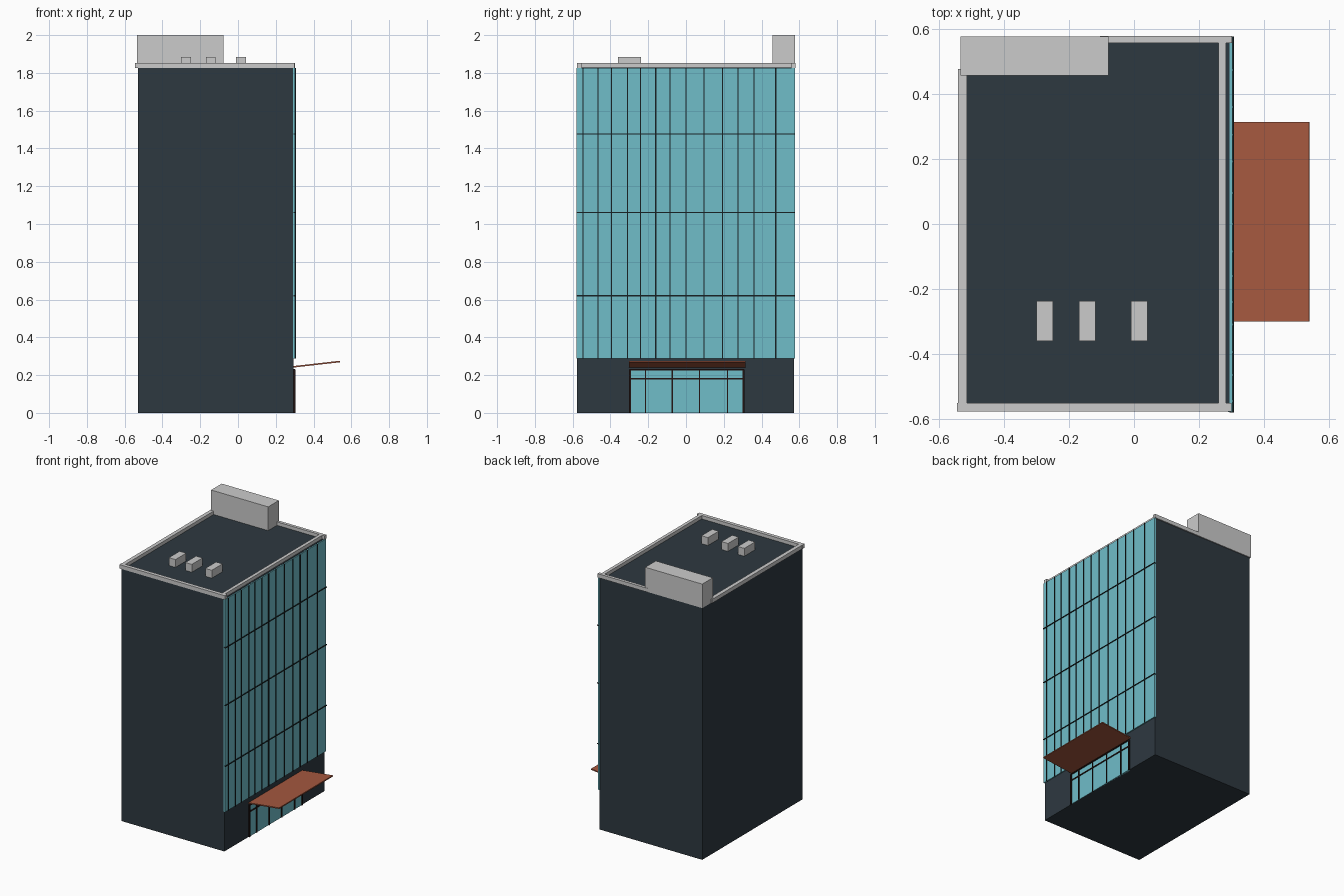
import bpy, bmesh, math

if "Cube" in bpy.data.objects:
    bpy.data.objects.remove(bpy.data.objects["Cube"])


def material(name, rgb):
    m = bpy.data.materials.new(name)
    m.diffuse_color = (*rgb, 1)
    m.use_nodes = True
    m.node_tree.nodes["Principled BSDF"].inputs["Base Color"].default_value = m.diffuse_color
    return m


WALL = material("dark_wall", (0.027, 0.040, 0.051))
GLASS = material("blue_glass", (0.162, 0.508, 0.584))
FRAME = material("black_frame", (0.008, 0.014, 0.016))
RUST = material("rust_canopy", (0.381, 0.098, 0.050))
DOOR = material("dark_brown_frame", (0.016, 0.007, 0.006))


def boxes(name, spans, mat=None):
    """One object from boxes given as (x0, x1, y0, y1, z0, z1)."""
    bm = bmesh.new()
    for x0, x1, y0, y1, z0, z1 in spans:
        for v in bmesh.ops.create_cube(bm, size=1)["verts"]:
            v.co = (x0 if v.co.x < 0 else x1,
                    y0 if v.co.y < 0 else y1,
                    z0 if v.co.z < 0 else z1)
    mesh = bpy.data.meshes.new(name)
    bm.to_mesh(mesh)
    bm.free()
    if mat:
        mesh.materials.append(mat)
    ob = bpy.data.objects.new(name, mesh)
    bpy.context.collection.objects.link(ob)
    return ob


# Tower block with flat roof
boxes("tower_body", [(-0.53, 0.295, -0.577, 0.571, 0, 1.828)], WALL)

# Parapet strips around the roof, broken at the plant room corner
Z0, Z1 = 1.825, 1.853
boxes("parapet_left", [(-0.543, -0.515, -0.552, 0.478, Z0, Z1)])
boxes("parapet_front", [(-0.545, 0.30, -0.578, -0.552, Z0, Z1)])
boxes("parapet_right", [(0.26, 0.284, -0.552, 0.558, Z0, Z1)])
boxes("parapet_back", [(-0.105, 0.302, 0.558, 0.58, Z0, Z1)])

# Rooftop plant room and vents
boxes("plant_room", [(-0.535, -0.078, 0.457, 0.578, 1.826, 2.0)])
for i, x in enumerate((-0.275, -0.144, 0.016)):
    boxes(f"roof_vent_{i + 1}", [(x - 0.026, x + 0.026, -0.36, -0.237, 1.82, 1.885)])

# Curtain wall with mullions and floor bands
boxes("curtain_glass", [(0.29, 0.303, -0.58, 0.576, 0.288, 1.826)], GLASS)
mullions = (-0.545, -0.465, -0.395, -0.31, -0.24, -0.16, -0.085,
            0.0, 0.095, 0.193, 0.275, 0.36, 0.475)
boxes("curtain_mullions",
      [(0.295, 0.308, y - 0.003, y + 0.003, 0.288, 1.826) for y in mullions], FRAME)
boxes("curtain_floor_bands",
      [(0.294, 0.308, -0.581, 0.578, z - 0.003, z + 0.003) for z in (0.62, 1.06, 1.477)], FRAME)

# Entrance glazing and frame
boxes("entrance_glass", [(0.285, 0.298, -0.295, 0.303, 0.0, 0.228)], GLASS)
uprights = [(0.29, 0.304, y - w, y + w, 0, 0.23)
            for y, w in ((-0.297, 0.006), (-0.215, 0.003), (-0.073, 0.003),
                         (0.072, 0.003), (0.22, 0.003), (0.304, 0.006))]
rails = [(0.29, 0.303, -0.3, 0.307, z - 0.004, z + 0.004) for z in (0.182, 0.229)]
boxes("entrance_frame", uprights + rails, DOOR)

# Sloping canopy over the entrance
length = math.hypot(0.246, 0.028)
canopy = boxes("entrance_canopy", [(0, length, -0.301, 0.315, -0.004, 0.004)], RUST)
canopy.location = (0.294, 0, 0.244)
canopy.rotation_euler.y = -math.atan2(0.028, 0.246)
